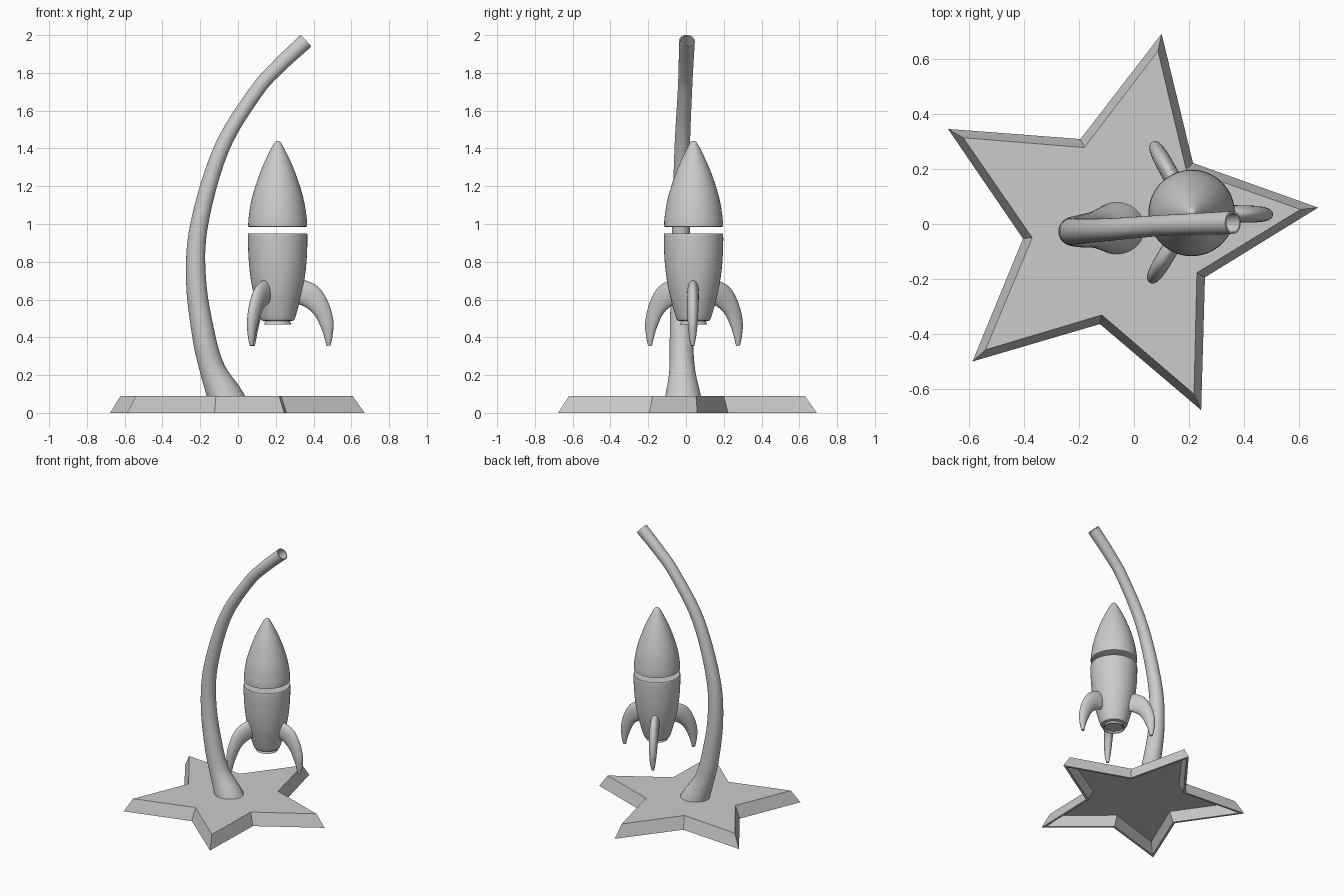
import bpy, bmesh, math
from mathutils import Vector, Matrix

if "Cube" in bpy.data.objects:
    bpy.data.objects.remove(bpy.data.objects["Cube"])

grey = bpy.data.materials.new("plain grey")
grey.diffuse_color = (0.6, 0.6, 0.6, 1)
grey.use_nodes = True
grey.node_tree.nodes["Principled BSDF"].inputs["Base Color"].default_value = grey.diffuse_color


def smooth(pts, n=6):
    """Catmull-Rom interpolation through tuples of any length."""
    p = [Vector(q) for q in pts]
    p = [p[0] * 2 - p[1]] + p + [p[-1] * 2 - p[-2]]
    out = []
    for i in range(1, len(p) - 2):
        a, b, c, d = p[i - 1:i + 3]
        for k in range(n):
            t = k / n
            out.append(0.5 * (2 * b + (c - a) * t + (2 * a - 5 * b + 4 * c - d) * t ** 2
                              + (3 * b - a - 3 * c + d) * t ** 3))
    return out + [p[-2]]


def loft(name, rings, angle=35):
    """Skin closed rings of points, cap both ends, smooth below the angle."""
    bm = bmesh.new()
    vs = [[bm.verts.new(p) for p in r] for r in rings]
    n = len(vs[0])
    for a, b in zip(vs, vs[1:]):
        for i in range(n):
            j = (i + 1) % n
            bm.faces.new((a[i], a[j], b[j], b[i]))
    bm.faces.new(vs[0][::-1])
    bm.faces.new(vs[-1])
    bmesh.ops.remove_doubles(bm, verts=bm.verts[:], dist=1e-5)
    bmesh.ops.recalc_face_normals(bm, faces=bm.faces[:])
    for f in bm.faces:
        f.smooth = True
    for e in bm.edges:
        e.smooth = e.calc_face_angle(0) < math.radians(angle)
    me = bpy.data.meshes.new(name)
    bm.to_mesh(me)
    bm.free()
    me.materials.append(grey)
    ob = bpy.data.objects.new(name, me)
    bpy.context.collection.objects.link(ob)
    return ob


def oval(c, u, v, n=40):
    return [c + u * math.cos(k * math.tau / n) + v * math.sin(k * math.tau / n) for k in range(n)]


def lathe(name, profile):
    """Revolve (radius, z) around the rocket axis."""
    return loft(name, [oval(Vector((0.21, 0.04, z)), Vector((r, 0, 0)), Vector((0, r, 0)), 64)
                       for r, z in profile])


# star base: hollow underneath, with sloping sides
def star(ro, ri, z):
    return [Vector((-0.05 + (ri if k % 2 else ro) * math.cos(math.radians(6 + 36 * k)),
                    -0.016 + (ri if k % 2 else ro) * math.sin(math.radians(6 + 36 * k)), z))
            for k in range(10)]


loft("star_base", [star(0.632, 0.306, 0.07), star(0.69, 0.338, 0),
                   star(0.724, 0.356, 0), star(0.66, 0.322, 0.09)], 5)

# curved stem: (x, y, z, radius), hollow at the upper end
path = smooth([(-0.055, -0.015, 0.05, 0.102), (-0.075, -0.016, 0.10, 0.092),
               (-0.135, -0.02, 0.23, 0.068), (-0.18, -0.025, 0.40, 0.061),
               (-0.222, -0.027, 0.70, 0.053), (-0.205, -0.026, 1.0, 0.047),
               (-0.087, -0.02, 1.4, 0.041), (0.095, -0.006, 1.7, 0.038),
               (0.22, 0, 1.84, 0.039), (0.36, 0.005, 1.97, 0.042)])
rings = []
for i, p in enumerate(path):
    t = (path[min(i + 1, len(path) - 1)] - path[max(i - 1, 0)]).to_3d().normalized()
    u = Vector((0, 1, 0)).cross(t).normalized()
    v = t.cross(u)
    ring = oval(p.to_3d(), u * p[3], v * p[3])
    for q in ring:
        q.z = max(q.z, 0.075)
    rings.append(ring)
end = path[-1].to_3d()
for r, back in ((0.035, 0), (0.031, 0.09)):
    rings.append(oval(end - t * back, u * r, v * r))
loft("curved_stem", rings)

# rocket nose cone, floating just above the body
nose = [(0, 0.985), (0.150, 0.985)] + smooth(
    [(0.156, 0.988), (0.154, 1.03), (0.140, 1.12), (0.115, 1.21), (0.082, 1.30),
     (0.045, 1.38), (0.021, 1.425), (0.010, 1.437), (0, 1.44)])
lathe("rocket_nose", nose)

# rocket body
body = [(0, 0.487), (0.076, 0.487)] + smooth(
    [(0.086, 0.490), (0.093, 0.505), (0.112, 0.57), (0.134, 0.66), (0.149, 0.76),
     (0.156, 0.86), (0.157, 0.94), (0.153, 0.951)]) + [(0, 0.951)]
lathe("rocket_body", body)

# exhaust nozzle with a shallow recess
lathe("rocket_nozzle", [(0, 0.50), (0.062, 0.50), (0.064, 0.487), (0.073, 0.467),
                        (0.066, 0.467), (0.06, 0.478), (0, 0.478)])

# three swept fins: outer r, z, inner r, z, half thickness
fin = smooth([(0.09, 0.70, 0.07, 0.578, 0.028), (0.15, 0.70, 0.11, 0.575, 0.031),
              (0.22, 0.662, 0.155, 0.555, 0.031), (0.27, 0.58, 0.197, 0.515, 0.030),
              (0.295, 0.485, 0.232, 0.445, 0.025), (0.291, 0.41, 0.25, 0.39, 0.018),
              (0.280, 0.357, 0.258, 0.354, 0.009)])
for k in range(3):
    rot = Matrix.Rotation(math.radians(120 * k - 1), 3, 'Z')
    rings = []
    for ro, zo, ri, zi, h in fin:
        a, b = Vector((ro, 0, zo)), Vector((ri, 0, zi))
        ring = oval((a + b) / 2, (a - b) / 2, Vector((0, h, 0)), 24)
        rings.append([rot @ q + Vector((0.21, 0.04, 0)) for q in ring])
    loft(f"rocket_fin_{k + 1}", rings, 50)
